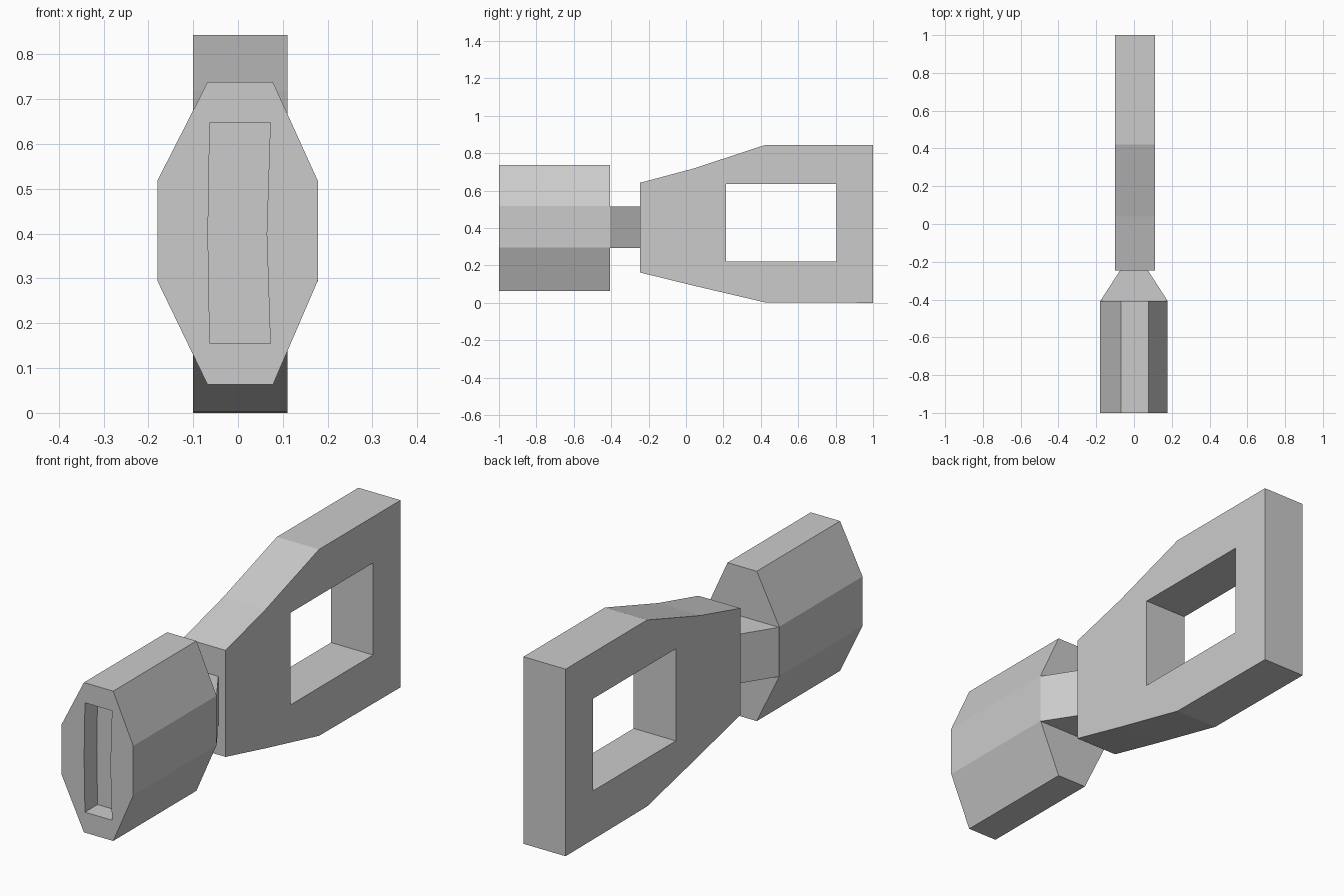
import bpy, bmesh

if "Cube" in bpy.data.objects:
    bpy.data.objects.remove(bpy.data.objects["Cube"])


def prism(name, points, to_a, to_b):
    """Solid between two mapped copies of a 2D outline."""
    bm = bmesh.new()
    a = [bm.verts.new(to_a(*p)) for p in points]
    b = [bm.verts.new(to_b(*p)) for p in points]
    n = len(points)
    bm.faces.new(a)
    bm.faces.new(b[::-1])
    for i in range(n):
        j = (i + 1) % n
        bm.faces.new((a[j], a[i], b[i], b[j]))
    bmesh.ops.recalc_face_normals(bm, faces=bm.faces)
    mesh = bpy.data.meshes.new(name)
    bm.to_mesh(mesh)
    bm.free()
    obj = bpy.data.objects.new(name, mesh)
    bpy.context.collection.objects.link(obj)
    return obj


def along_y(name, points, y0, y1):
    return prism(name, points, lambda x, z: (x, y0, z), lambda x, z: (x, y1, z))


def along_x(name, points, x0, x1):
    return prism(name, points, lambda y, z: (x0, y, z), lambda y, z: (x1, y, z))


def cut(target, cutter):
    """Apply a boolean difference and discard the cutter."""
    cutter.hide_render = True
    mod = target.modifiers.new("cut", 'BOOLEAN')
    mod.operation = 'DIFFERENCE'
    mod.solver = 'EXACT'
    mod.object = cutter
    bpy.context.view_layer.objects.active = target
    bpy.ops.object.modifier_apply(modifier=mod.name)
    bpy.data.objects.remove(cutter)


# Eight-sided head with a shallow slot in the front
head = along_y("head", [(-0.18, 0.295), (-0.068, 0.063), (0.078, 0.063), (0.178, 0.295),
                        (0.178, 0.518), (0.078, 0.738), (-0.068, 0.738), (-0.18, 0.518)],
               -1.0, -0.407)
slot = along_y("slot_cutter", [(-0.063, 0.155), (0.072, 0.155), (0.064, 0.4),
                               (0.072, 0.648), (-0.063, 0.648), (-0.067, 0.4)],
               -1.1, -0.91)
cut(head, slot)

# Neck tapering in width from head to plate
prism("neck", [(-1, 0.293), (1, 0.293), (1, 0.515), (-1, 0.515)],
      lambda s, z: (0.178 * s, -0.407, z), lambda s, z: (0.072 * s, -0.243, z))

# Flared plate with a rectangular window
plate = along_x("plate", [(-0.245, 0.162), (0.04, 0.092), (0.42, 0.003), (1.0, 0.0),
                          (1.0, 0.843), (0.42, 0.843), (0.04, 0.718), (-0.245, 0.642)],
                -0.10, 0.11)
window = along_x("window_cutter", [(0.215, 0.22), (0.805, 0.22), (0.805, 0.635), (0.215, 0.635)],
                 -0.3, 0.3)
cut(plate, window)
